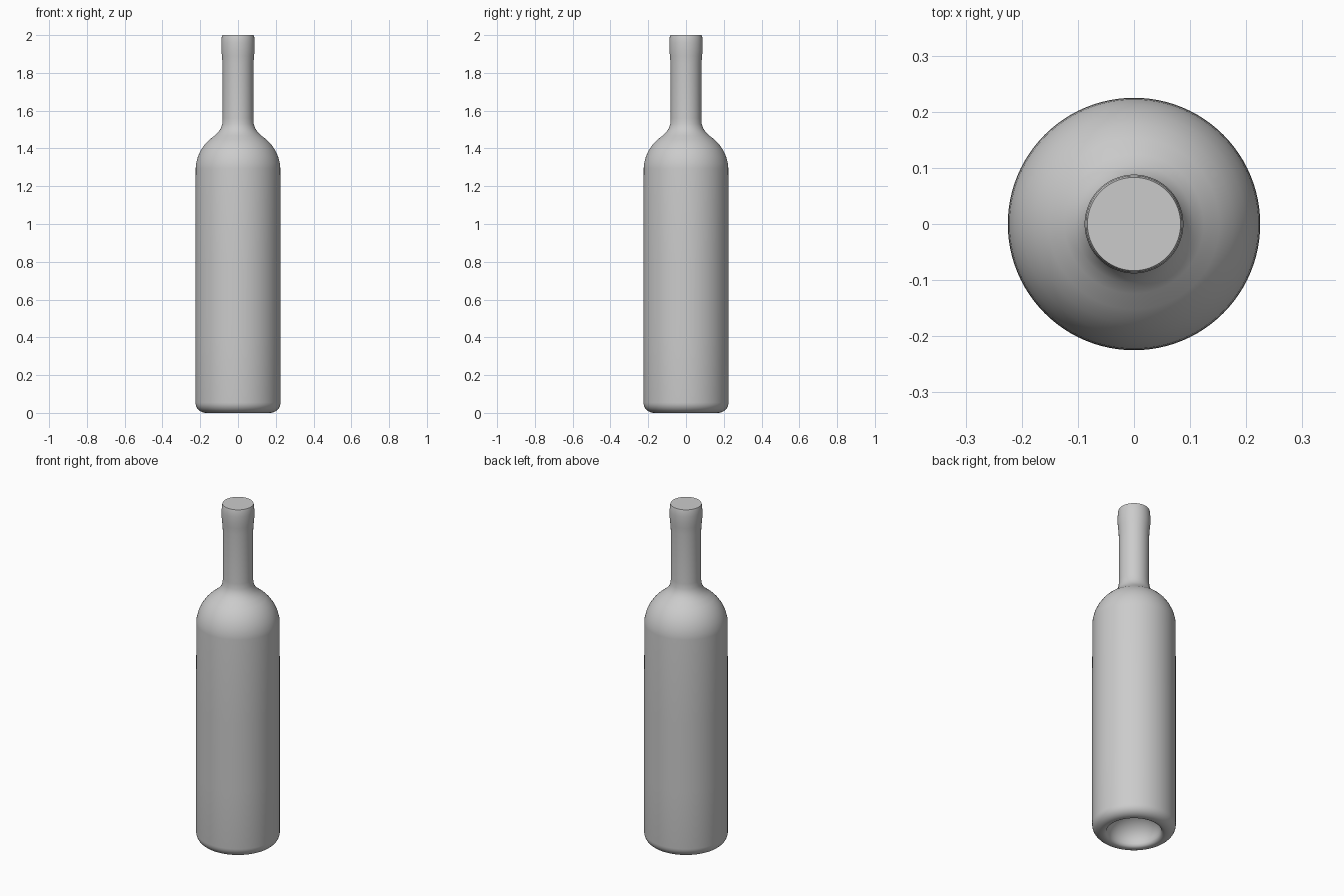
import bpy, bmesh, math

if "Cube" in bpy.data.objects:
    bpy.data.objects.remove(bpy.data.objects["Cube"])

SEGMENTS = 96


def arc(cr, cz, rad_r, rad_z, a0, a1, n):
    """Points of an elliptical arc in the (radius, height) plane, angles in degrees."""
    pts = []
    for i in range(n + 1):
        a = math.radians(a0 + (a1 - a0) * i / n)
        pts.append((cr + rad_r * math.cos(a), cz + rad_z * math.sin(a)))
    return pts


def lathe(name, profile):
    """Spin a profile that starts and ends on the z axis."""
    bm = bmesh.new()
    verts = [bm.verts.new((r, 0, z)) for r, z in profile]
    edges = [bm.edges.new(pair) for pair in zip(verts, verts[1:])]
    bmesh.ops.spin(bm, geom=verts + edges, cent=(0, 0, 0), axis=(0, 0, 1),
                   angle=math.tau, steps=SEGMENTS)
    bmesh.ops.remove_doubles(bm, verts=bm.verts, dist=0.0001)
    bmesh.ops.recalc_face_normals(bm, faces=bm.faces)
    mesh = bpy.data.meshes.new(name)
    bm.to_mesh(mesh)
    bm.free()
    obj = bpy.data.objects.new(name, mesh)
    bpy.context.collection.objects.link(obj)
    bpy.context.view_layer.objects.active = obj
    obj.select_set(True)
    bpy.ops.object.shade_smooth_by_angle(angle=math.radians(40))
    return obj


# Hollow dome pushed up into the base
profile = [(0, 0.14)] + arc(0, 0.02, 0.145, 0.12, 80, 0, 10)
# Resting ring and rounded heel
profile += [(0.15, 0.007), (0.16, 0.001)]
profile += arc(0.17, 0.055, 0.055, 0.055, -90, 0, 8)
# Straight body and rounded shoulder
profile += [(0.225, 0.4), (0.225, 0.8), (0.224, 1.295), (0.222, 1.32),
            (0.213, 1.355), (0.198, 1.389), (0.177, 1.42), (0.152, 1.446),
            (0.124, 1.468), (0.105, 1.486), (0.091, 1.506), (0.083, 1.53)]
# Neck swelling slightly into the lip, closed flat on top
profile += [(0.081, 1.56), (0.081, 1.7), (0.082, 1.85), (0.085, 1.89),
            (0.088, 1.92), (0.088, 1.96), (0.086, 1.99), (0.083, 2.0), (0, 2.0)]

lathe("bottle", profile)
